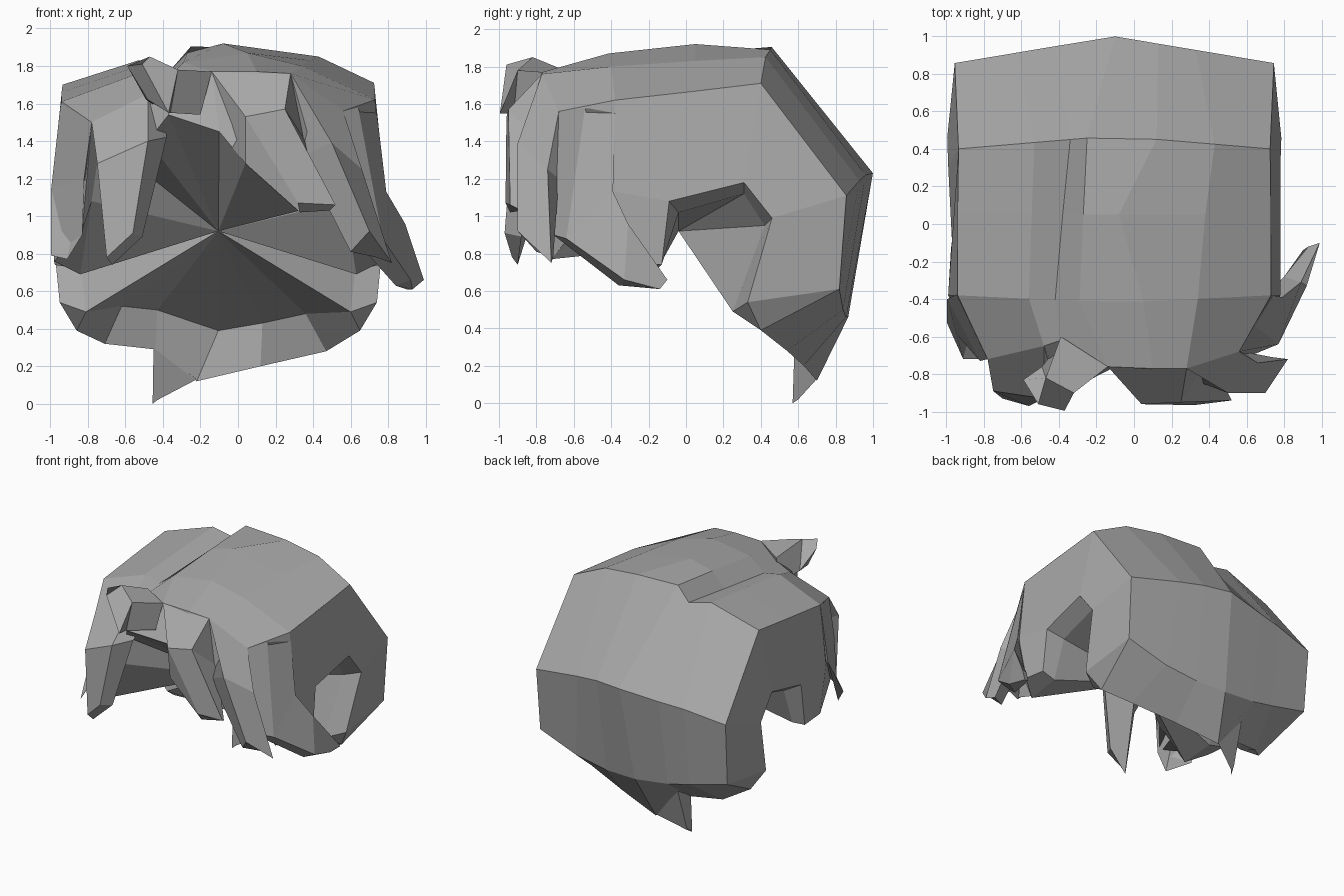
import bpy, bmesh

MID = -0.105  # symmetry plane of the cap

hair = bpy.data.materials.new("hair_grey")
hair.diffuse_color = (0.4, 0.4, 0.4, 1)


def build(name, faces):
    """Flat-shaded mesh from faces given as point tuples."""
    bm = bmesh.new()
    for f in faces:
        bm.faces.new([bm.verts.new(p) for p in f])
    bmesh.ops.remove_doubles(bm, verts=bm.verts, dist=0.002)
    bmesh.ops.recalc_face_normals(bm, faces=bm.faces)
    me = bpy.data.meshes.new(name)
    bm.to_mesh(me)
    bm.free()
    me.materials.append(hair)
    ob = bpy.data.objects.new(name, me)
    bpy.context.collection.objects.link(ob)
    return ob


def strip(a, b):
    return [(a[i], a[i + 1], b[i + 1], b[i]) for i in range(len(a) - 1)]


def lock(name, *sections):
    """Strand lofted through closed cross-sections."""
    faces = [sections[0], sections[-1]]
    for a, b in zip(sections, sections[1:]):
        faces += strip(a + a[:1], b + b[:1])
    return build(name, faces)


def row(y_end, y_mid, xs, zs):
    """One cap row: y eases from the middle to the ends."""
    return [(x, y_mid + (y_end - y_mid) * abs((x - MID) / .835), z)
            for x, z in zip(xs, zs)]


# Cap rows from hairline over the crown to the nape
front = [(-.78, -.72, 1.5), (-.48, -.65, 1.65), (-.39, -.62, 1.72), (-.14, -.76, 1.77),
         (.1, -.77, 1.77), (.28, -.77, 1.76), (.56, -.68, 1.56)]
brow = row(-.38, -.42, [-.94, -.56, -.42, -.29, .05, .34, .73],
           [1.61, 1.75, 1.72, 1.82, 1.87, 1.80, 1.62])
crown = row(.05, .05, [-.94, -.545, -.38, -.27, -.08, .38, .73],
            [1.66, 1.795, 1.755, 1.87, 1.92, 1.83, 1.668])
crest = row(.40, .47, [-.935, -.53, -.34, -.25, .12, .43, .725],
            [1.70, 1.83, 1.785, 1.905, 1.89, 1.85, 1.71])
back = row(.86, 1.0, [-.955, -.62, -.42, -.1, .13, .33, .745],
           [1.11, 1.17, 1.19, 1.23, 1.22, 1.19, 1.11])
low = row(.82, .87, [-.945, -.62, -.43, -.15, .12, .40, .735],
          [.61, .53, .49, .46, .46, .5, .61])
hem = [(-.86, .40, .39), (-.71, .54, .32), (-.44, .58, .29), (-.22, .70, .12),
       (.12, .63, .2), (.47, .54, .28), (.65, .40, .39)]

# Side outline and the inner rim behind it (right side)
a, b, c, d, e, f = (r[6] for r in (front, brow, crest, back, low, hem))
n, o = (.62, -.70, .92), (.77, -.32, .76)
k, l, m = (.765, -.13, .74), (.76, -.09, 1.08), (.78, -.38, 1.13)
i, h, g = (.78, .31, 1.18), (.785, .46, .99), (.74, .33, .54)
outer = [a, n, o, k, l, i, h, g, f]
inner = [(.52, -.62, 1.42), (.57, -.64, 1.08), (.63, -.42, .69), (.64, -.15, .72),
         (.64, -.04, 1.02), (.65, .31, 1.12), (.65, .42, .95), (.60, .25, .49),
         (.60, .25, .49)]
side = [(a, b, m, o, n), (m, l, k, o), (b, c, i, l, m), (c, d, h, i), (d, e, g, h), (e, f, g)]
ends = {r[6]: r[0] for r in (front, brow, crest, back, low, hem)}


def flip(p):
    return ends.get(p, (2 * MID - p[0], p[1], p[2]))


faces = []
rows = [front, brow, crown, crest, back, low, hem]
for r, s in zip(rows, rows[1:]):
    faces += strip(r, s)
faces += side + [[flip(p) for p in q] for q in side]

# Underside: rim, then a fan to a central point
apex = (MID, -.04, .92)
nape = [(-.81, .25, .49), (-.62, .48, .52), (-.43, .62, .5), (MID, .72, .39),
        (.13, .60, .43), (.36, .46, .48), (.60, .25, .49)]
fringe = [(-.73, -.62, 1.42), (-.48, -.75, 1.4), (-.37, -.90, 1.54), (-.10, -.76, 1.45),
          (.04, -.92, 1.28), (.33, -.93, 1.03), (.52, -.62, 1.42)]
for fn in (lambda p: p, flip):
    out, inn = [fn(p) for p in outer], [fn(p) for p in inner]
    for q in strip(out, inn):
        faces.append(tuple(dict.fromkeys(q)))
    faces += [(p, q, apex) for p, q in zip(inn[:-2], inn[1:-1])]
faces += strip(front, fringe) + strip(nape, hem)
for line in (fringe, nape):
    faces += [(p, q, apex) for p, q in zip(line, line[1:])]
build("hair_cap", faces)

# Pointed tail at the nape
lock("nape_tail",
     [(-.45, .58, .30), (-.22, .70, .13), (-.43, .72, .38)],
     [(-.455, .57, .0), (-.43, .60, .02), (-.44, .62, .05)])

# Centre fringe sweeping to the right
lock("centre_fringe",
     [(-.14, -.76, 1.77), (.28, -.77, 1.76), (.28, -.66, 1.5), (-.10, -.75, 1.45)],
     [(.04, -.96, 1.53), (.25, -.95, 1.57), (.36, -.78, 1.4), (.04, -.93, 1.28)],
     [(.32, -.965, 1.07), (.52, -.94, 1.06), (.49, -.88, 1.03), (.33, -.94, 1.02)])

# Right fringe lock
lock("right_fringe",
     [(.28, -.77, 1.76), (.56, -.68, 1.56), (.5, -.6, 1.45), (.26, -.66, 1.5)],
     [(.50, -.90, 1.39), (.66, -.74, 1.25), (.58, -.68, 1.2), (.34, -.84, 1.32)],
     [(.70, -.90, .92), (.82, -.72, .75), (.74, -.71, .78), (.60, -.80, .81)])

# Right side lock flaring outwards
lock("right_side_lock",
     [(.56, -.68, 1.56), (.64, -.54, 1.58), (.74, -.38, 1.55), (.6, -.45, 1.45)],
     [(.60, -.71, .90), (.77, -.64, .88), (.79, -.39, 1.13), (.68, -.40, .85)],
     [(.84, -.36, .63), (.92, -.33, .66), (.89, -.31, .96), (.80, -.28, .72)],
     [(.90, -.14, .61), (.93, -.14, .61), (.99, -.10, .66), (.93, -.12, .66)])

# Left fringe lock
lock("left_fringe",
     [(-.78, -.72, 1.5), (-.48, -.65, 1.65), (-.38, -.6, 1.54), (-.7, -.6, 1.42)],
     [(-.75, -.89, 1.28), (-.48, -.93, 1.40), (-.38, -.80, 1.42), (-.62, -.74, 1.25)],
     [(-.70, -.93, .78), (-.56, -.97, .91), (-.51, -.88, .89), (-.67, -.90, .74)])

# Left side lock
lock("left_side_lock",
     [(-.78, -.72, 1.5), (-.945, -.375, 1.60), (-.74, -.45, 1.45)],
     [(-.82, -.73, 1.2), (-.995, -.40, 1.15), (-.80, -.45, 1.1)],
     [(-.83, -.72, .90), (-.995, -.53, .79), (-.91, -.72, .77)])

# Upturned tuft beside the parting
lock("parting_tuft",
     [(-.39, -.60, 1.76), (-.14, -.76, 1.77), (-.20, -.77, 1.54), (-.40, -.64, 1.56)],
     [(-.47, -.82, 1.85), (-.32, -.90, 1.78), (-.36, -.92, 1.55), (-.49, -.76, 1.62)],
     [(-.51, -.96, 1.81), (-.37, -.995, 1.55), (-.48, -.88, 1.62), (-.59, -.83, 1.80)])
